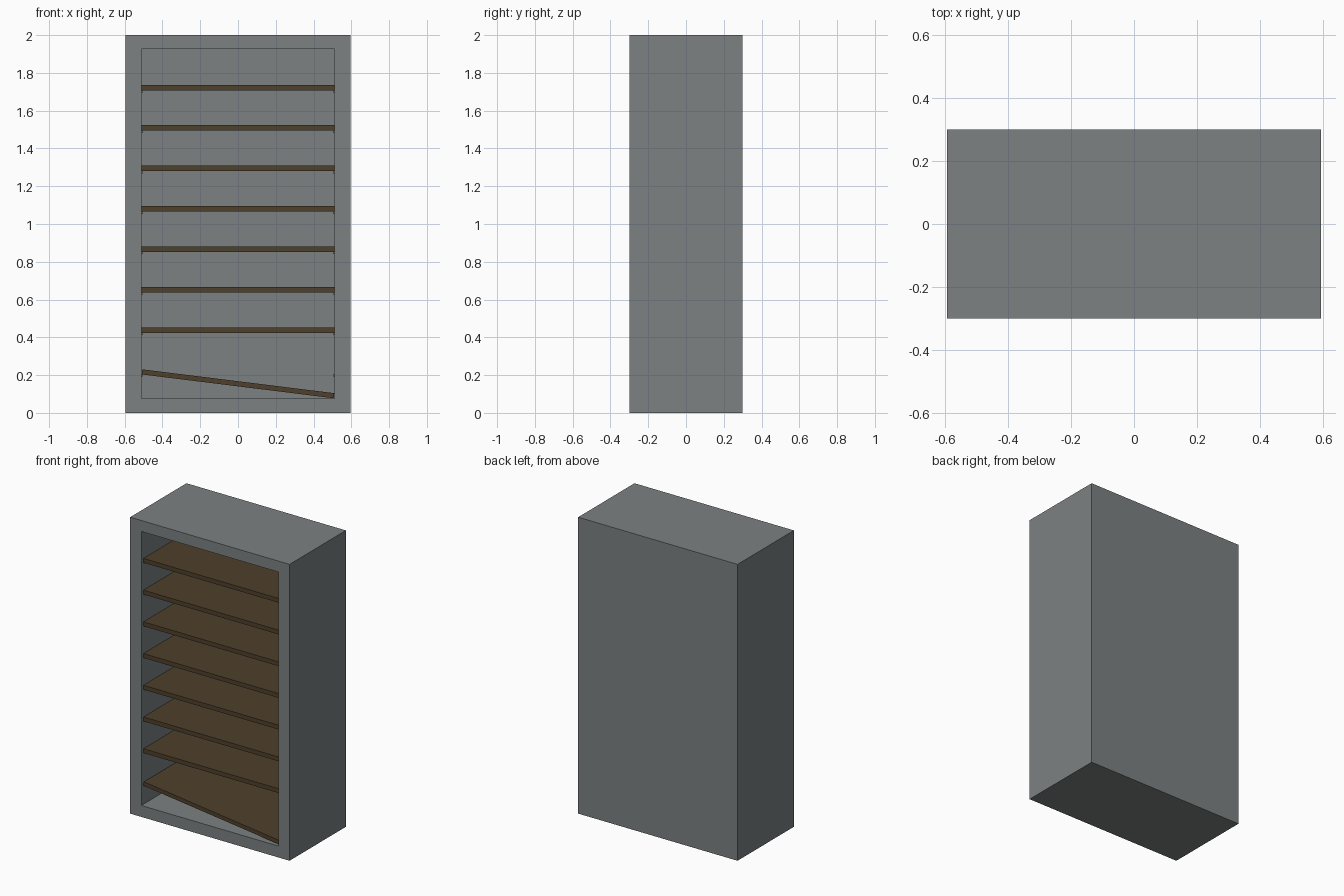
import bpy
import bmesh
import math

old = bpy.data.objects.get("Cube")
if old:
    bpy.data.objects.remove(old, do_unlink=True)


def material(name, rgb):
    mat = bpy.data.materials.new(name)
    mat.use_nodes = True
    mat.diffuse_color = (*rgb, 1)
    mat.node_tree.nodes["Principled BSDF"].inputs["Base Color"].default_value = (*rgb, 1)
    return mat


grey = material("grey_metal", (0.2, 0.22, 0.22))
brown = material("dark_wood", (0.077, 0.051, 0.025))

WIDTH, DEPTH, HEIGHT = 1.19, 0.6, 2.0
INNER_X = 0.512                      # half width of the opening
FLOOR, CEILING = 0.077, 1.926
BACK_WALL = 0.07
SHELF = 0.029                        # shelf thickness
TOP_SHELF, SPACING = 1.737, 0.214
FRONT_GAP = 0.02
SHELF_DEPTH = DEPTH - BACK_WALL - FRONT_GAP
SHELF_Y = (FRONT_GAP - BACK_WALL) / 2


def box(name, size, loc, mat, tilt=0):
    bm = bmesh.new()
    bmesh.ops.create_cube(bm, size=1)
    bmesh.ops.scale(bm, vec=size, verts=bm.verts)
    return finish(name, bm, loc, mat, tilt)


def finish(name, bm, loc, mat, tilt=0):
    mesh = bpy.data.meshes.new(name)
    bm.to_mesh(mesh)
    bm.free()
    mesh.materials.append(mat)
    obj = bpy.data.objects.new(name, mesh)
    obj.location = loc
    obj.rotation_euler.y = tilt
    bpy.context.collection.objects.link(obj)
    return obj


# Cabinet: a box whose front face is inset and pushed in to form the cavity
bm = bmesh.new()
bmesh.ops.create_cube(bm, size=1)
bmesh.ops.scale(bm, vec=(WIDTH, DEPTH, HEIGHT), verts=bm.verts)
bmesh.ops.translate(bm, vec=(0, 0, HEIGHT / 2), verts=bm.verts)
front = min(bm.faces, key=lambda f: f.calc_center_median().y)
bmesh.ops.inset_region(bm, faces=[front], thickness=0.08)
for v in front.verts:
    v.co.x = math.copysign(INNER_X, v.co.x)
    v.co.z = CEILING if v.co.z > HEIGHT / 2 else FLOOR
cavity = bmesh.ops.extrude_discrete_faces(bm, faces=[front])["faces"]
bmesh.ops.translate(bm, vec=(0, DEPTH - BACK_WALL, 0), verts=cavity[0].verts)
bmesh.ops.recalc_face_normals(bm, faces=bm.faces)
finish("cabinet", bm, (0, 0, 0), grey)

# Level shelves
for i in range(7):
    z = TOP_SHELF - i * SPACING - SHELF / 2
    box(f"shelf_{i + 1}", (2 * INNER_X - 0.004, SHELF_DEPTH, SHELF), (0, SHELF_Y, z), brown)

# Bottom shelf, fallen at its left end
drop = math.atan2(0.127, 2 * INNER_X)
box("fallen_shelf", (2 * INNER_X / math.cos(drop) - 0.008, SHELF_DEPTH, SHELF - 0.002),
    (0, SHELF_Y, 0.154), brown, drop)

# Shelf support pegs, front and back on both side walls
for i in range(8):
    z = TOP_SHELF - i * SPACING - SHELF - 0.006
    for side, x in (("right", -1), ("left", 1)):
        if i == 7 and x < 0:
            z -= 0.006
        for place, y in (("front", -0.2), ("back", 0.15)):
            box(f"peg_{i + 1}_{side}_{place}", (0.01, 0.02, 0.012),
                (x * (INNER_X - 0.005), y, z), grey)
